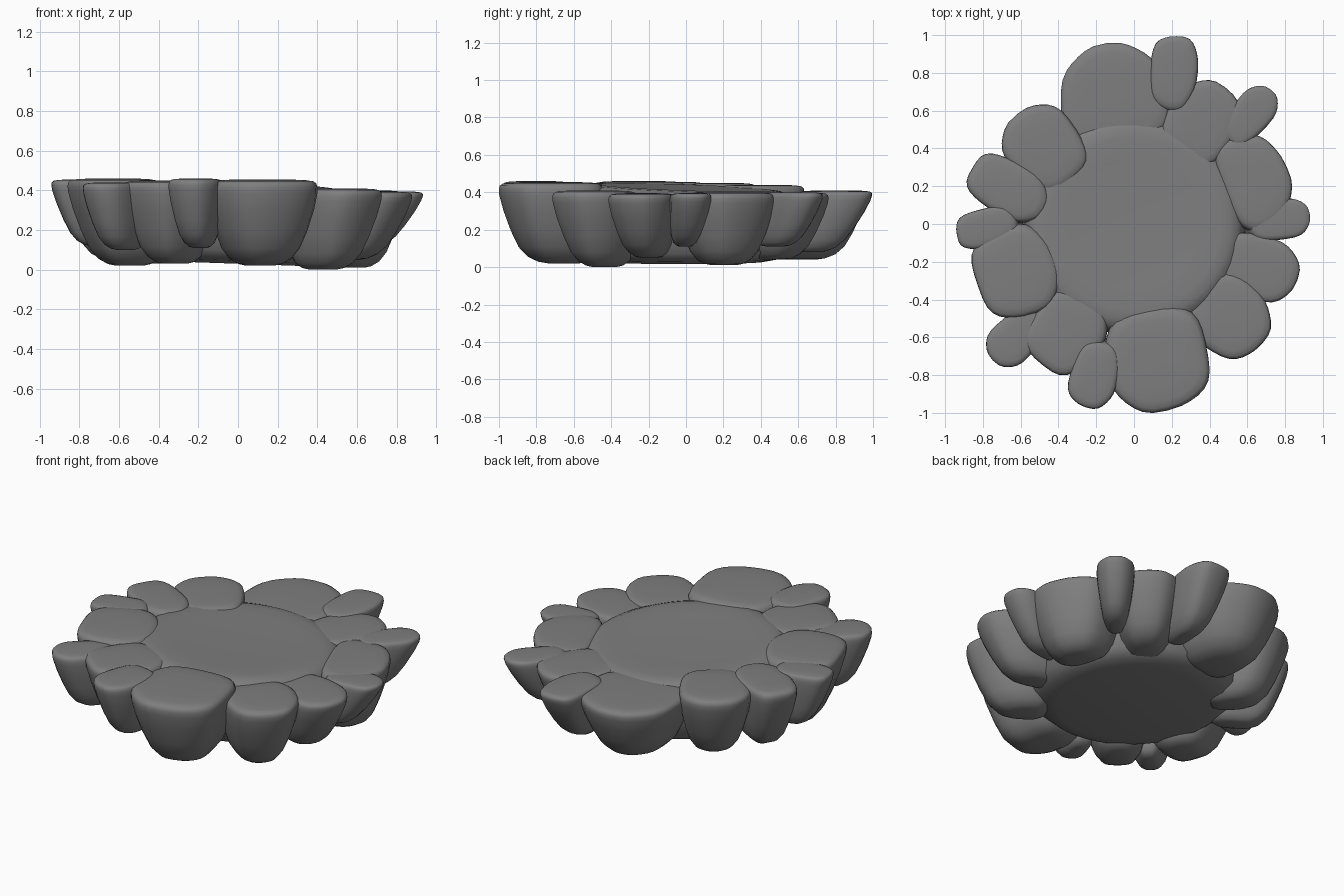
import bpy, bmesh, math, random
from mathutils import Vector

if "Cube" in bpy.data.objects:
    bpy.data.objects.remove(bpy.data.objects["Cube"])

random.seed(4)
rock = bpy.data.materials.new("rock_grey")
rock.diffuse_color = (.21, .21, .21, 1)
rock.use_nodes = True
rock.node_tree.nodes["Principled BSDF"].inputs["Base Color"].default_value = rock.diffuse_color


def spow(v, e):
    return math.copysign(abs(v) ** e, v)


def build(name, rings):
    """Skin a stack of equal-length rings and cap both ends."""
    bm = bmesh.new()
    rows = [[bm.verts.new(p) for p in ring] for ring in rings]
    n = len(rows[0])
    for a, b in zip(rows, rows[1:]):
        for i in range(n):
            bm.faces.new((a[i], a[(i + 1) % n], b[(i + 1) % n], b[i]))
    for row in (rows[0], rows[-1]):
        mid = bm.verts.new(sum((v.co for v in row), Vector()) / n)
        for i in range(n):
            bm.faces.new((row[i], row[(i + 1) % n], mid))
    bmesh.ops.recalc_face_normals(bm, faces=bm.faces)
    me = bpy.data.meshes.new(name)
    bm.to_mesh(me)
    bm.free()
    ob = bpy.data.objects.new(name, me)
    ob.data.materials.append(rock)
    bpy.context.collection.objects.link(ob)
    bpy.ops.object.select_all(action='DESELECT')
    ob.select_set(True)
    bpy.context.view_layer.objects.active = ob
    bpy.ops.object.shade_smooth_by_angle(angle=math.radians(50))
    return ob


# Stone profile: (height fraction, outline scale), rounded foot to gently domed top
PROFILE = [(0, .30), (.02, .48), (.08, .66), (.2, .80), (.4, .89), (.65, .965),
           (.84, 1.0), (.91, .995), (.955, .97), (.98, .91), (.992, .78), (1, .5)]


def stone(name, cx, cy, ang, length, width, taper, top, bot, lean):
    """A flat-topped boulder leaning outward along its own axis, narrower at the foot."""
    a = math.radians(ang)
    out, side = Vector((math.cos(a), math.sin(a))), Vector((-math.sin(a), math.cos(a)))
    n, phase = 30, random.uniform(0, 6.28)
    rings = []
    for h, s in PROFILE:
        ring = []
        pinch = 1.03 * (1 - .2 * (1 - h) ** 2)
        for i in range(n):
            t = 2 * math.pi * i / n
            u = spow(math.cos(t), .76)
            v = spow(math.sin(t), .76) * (1 + taper * u)
            wob = 1 + .02 * math.sin(5 * t + phase)
            p = Vector((cx, cy)) + (out * u * length + side * v * width * pinch) * s * wob
            p -= out * lean * (1 - h) ** 1.2
            ring.append((p.x, p.y, bot + (top - bot) * h))
        rings.append(ring)
    return build(name, rings)


# Large stones: centre x, y, axis angle, half length, half width, taper, top, bottom, lean
LARGE = [
    (-.11, .69, 98, .27, .275, -.18, .40, .04, .08),
    (.36, .54, 56, .225, .185, -.03, .40, .04, .10),
    (.645, .235, 22, .18, .25, -.2, .40, .01, .07),
    (.655, -.23, -17, .225, .165, 0, .395, .05, .12),
    (.51, -.50, -38, .22, .20, -.13, .41, .0, .10),
    (.125, -.72, -79, .275, .265, -.04, .455, .02, .07),
    (-.36, -.575, -125, .22, .19, 0, .45, .03, .08),
    (-.63, -.255, -160, .22, .235, 0, .46, .02, .09),
    (-.67, .19, 150, .225, .14, .03, .45, .05, .09),
    (-.475, .405, 130, .23, .19, .05, .44, .03, .09),
]
# Small stones wedged between them
SMALL = [
    (.21, .805, 85, .20, .122, .08, .41, .08, .15),
    (.615, .575, 50, .18, .10, .08, .40, .11, .13),
    (.775, .02, 12, .165, .10, .1, .395, .11, .15),
    (-.21, -.80, -105, .18, .122, .05, .46, .11, .08),
    (-.625, -.60, -135, .175, .115, .08, .44, .10, .08),
    (-.785, -.02, -165, .165, .10, .05, .455, .12, .09),
]
for i, s in enumerate(LARGE):
    stone(f"rim_stone_{i + 1}", *s)
for i, s in enumerate(SMALL):
    stone(f"wedge_stone_{i + 1}", *s)

# Central slab: domed rim, slightly dished, tilted top
rings = []
for r, z in [(.42, 0), (.50, .015), (.56, .06), (.585, .18), (.59, .29), (.575, .345), (.55, .375),
             (.51, .391), (.46, .396), (.35, .392), (.15, .388)]:
    ring = []
    for i in range(48):
        t = 2 * math.pi * i / 48
        x, y = r * math.cos(t), r * math.sin(t)
        ring.append((x, y, z + .03 - .035 * x - .035 * y * min(1, z / .3)))
    rings.append(ring)
build("centre_slab", rings)
